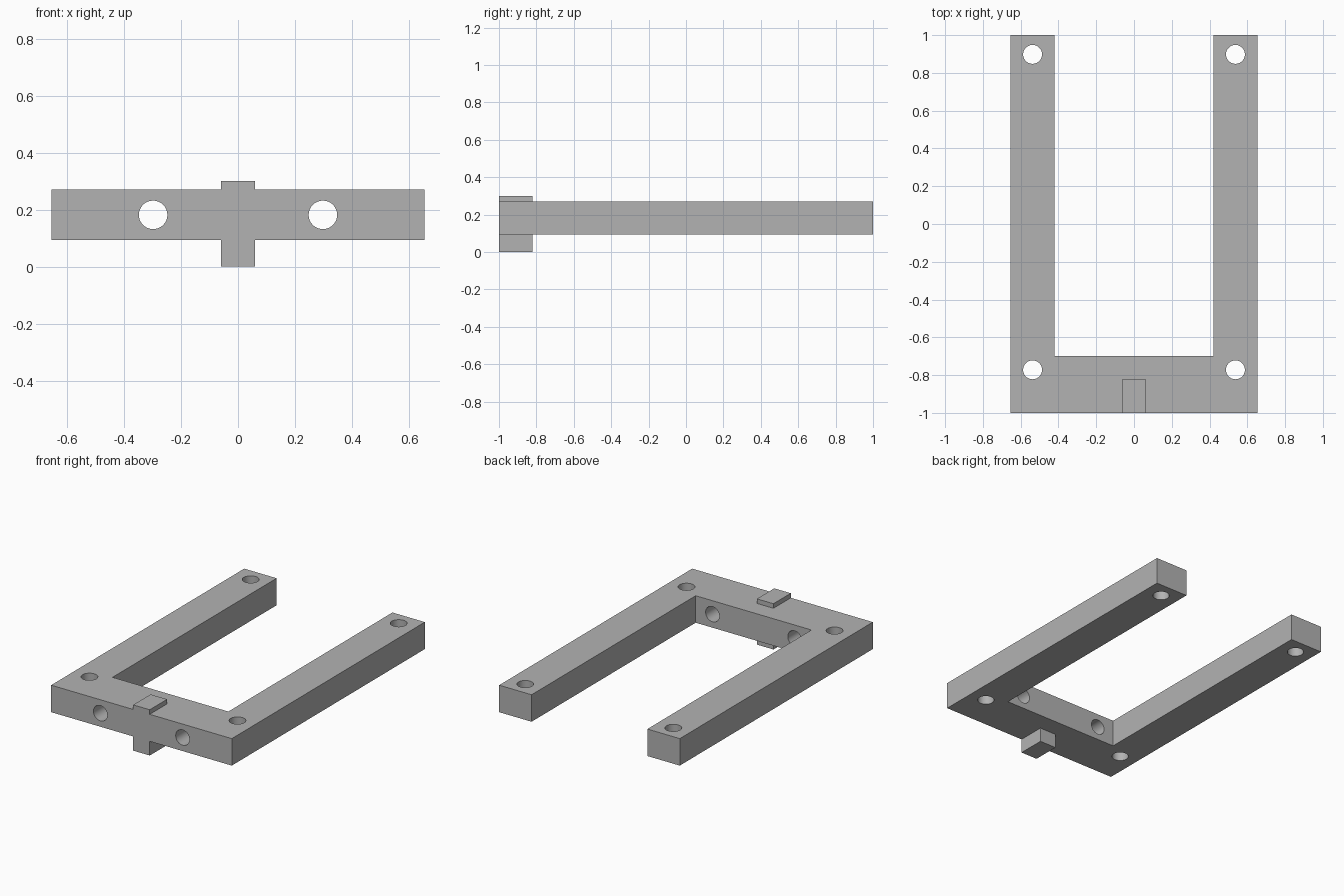
import bpy
import bmesh
import math
from mathutils import Matrix

cube = bpy.data.objects.get("Cube")
if cube:
    bpy.data.objects.remove(cube, do_unlink=True)

# Single grey finish
grey = bpy.data.materials.new("plain_grey")
grey.use_nodes = True
colour = (0.45, 0.45, 0.45, 1)
grey.diffuse_color = colour
grey.node_tree.nodes["Principled BSDF"].inputs["Base Color"].default_value = colour

# Main dimensions
HALF_W, INNER_W = 0.655, 0.42
FRONT, BACK, INNER_Y = -1.0, 1.0, -0.70
BOTTOM, TOP = 0.093, 0.27
MID_Z = (BOTTOM + TOP) / 2
HOLE_R = 0.05


def make_object(name, bm):
    bmesh.ops.recalc_face_normals(bm, faces=bm.faces)
    mesh = bpy.data.meshes.new(name)
    bm.to_mesh(mesh)
    bm.free()
    mesh.materials.append(grey)
    obj = bpy.data.objects.new(name, mesh)
    bpy.context.scene.collection.objects.link(obj)
    return obj


def extrude_outline(name, outline, z0, z1):
    bm = bmesh.new()
    face = bm.faces.new([bm.verts.new((x, y, z0)) for x, y in outline])
    grown = bmesh.ops.extrude_face_region(bm, geom=[face])["geom"]
    verts = [v for v in grown if isinstance(v, bmesh.types.BMVert)]
    bmesh.ops.translate(bm, vec=(0, 0, z1 - z0), verts=verts)
    return make_object(name, bm)


def add_drill(bm, centre, upright):
    turn = Matrix() if upright else Matrix.Rotation(math.pi / 2, 4, "X")
    bmesh.ops.create_cone(bm, cap_ends=True, segments=48, radius1=HOLE_R,
                          radius2=HOLE_R, depth=0.5,
                          matrix=Matrix.Translation(centre) @ turn)


def combine(target, tool, operation):
    mod = target.modifiers.new(operation.lower(), "BOOLEAN")
    mod.operation, mod.solver, mod.object = operation, "EXACT", tool
    tool.hide_render = True
    bpy.ops.object.select_all(action="DESELECT")
    bpy.context.view_layer.objects.active = target
    target.select_set(True)
    bpy.ops.object.modifier_apply(modifier=mod.name)
    bpy.data.objects.remove(tool, do_unlink=True)


# U-shaped frame
half = [(HALF_W, FRONT), (HALF_W, BACK), (INNER_W, BACK), (INNER_W, INNER_Y)]
outline = half + [(-x, y) for x, y in reversed(half)]
frame = extrude_outline("u_frame", outline, BOTTOM, TOP)

# Locating tab through the middle of the crossbar
tab = extrude_outline("locating_tab", [(-0.06, FRONT), (0.06, FRONT),
                                       (0.06, -0.82), (-0.06, -0.82)], 0, 0.30)
combine(frame, tab, "UNION")

# Upright screw holes and front crossbar holes
drills = bmesh.new()
for side in (-1, 1):
    for y in (-0.772, 0.898):
        add_drill(drills, (side * 0.537, y, MID_Z), True)
    add_drill(drills, (side * 0.298, (FRONT + INNER_Y) / 2, MID_Z), False)
combine(frame, make_object("hole_cutter", drills), "DIFFERENCE")

# Smooth hole walls with sharp edges elsewhere
bpy.ops.object.shade_smooth_by_angle(angle=math.radians(30))
